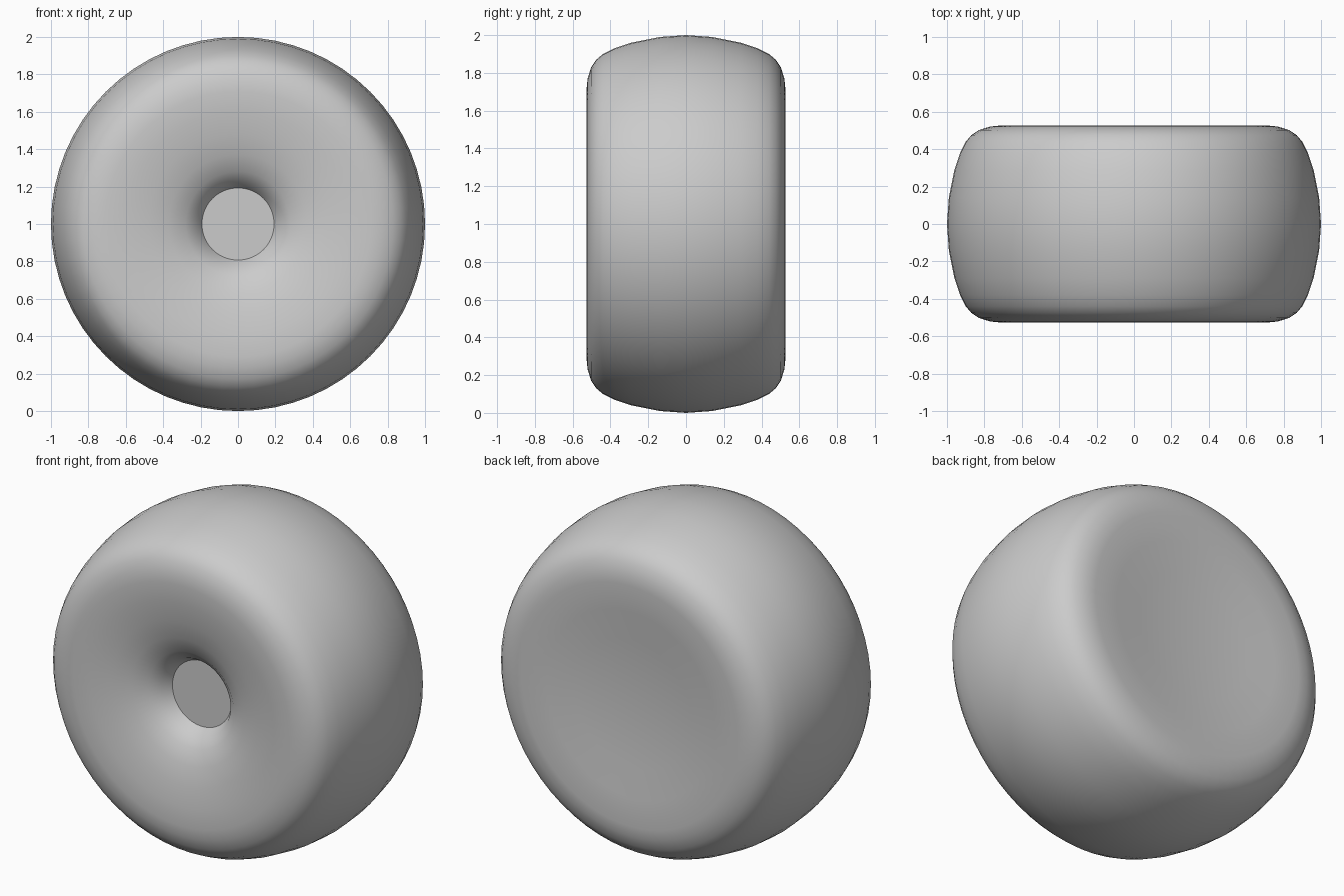
import bpy, math

if "Cube" in bpy.data.objects:
    bpy.data.objects.remove(bpy.data.objects["Cube"])

SEGMENTS = 64


def lathe(name, profile, angle):
    """Revolve (radius, y) points around the horizontal axle at z = 1."""
    verts, faces, rings = [], [], []
    for r, y in profile:
        if r == 0:
            rings.append([len(verts)] * SEGMENTS)
            verts.append((0, y, 1))
        else:
            rings.append([len(verts) + i for i in range(SEGMENTS)])
            for i in range(SEGMENTS):
                a = 2 * math.pi * i / SEGMENTS
                verts.append((r * math.cos(a), y, 1 + r * math.sin(a)))
    for a, b in zip(rings, rings[1:]):
        for i in range(SEGMENTS):
            j = (i + 1) % SEGMENTS
            quad = [a[i], a[j], b[j], b[i]]
            faces.append(list(dict.fromkeys(quad)))
    mesh = bpy.data.meshes.new(name)
    mesh.from_pydata(verts, [], faces)
    obj = bpy.data.objects.new(name, mesh)
    bpy.context.collection.objects.link(obj)
    bpy.ops.object.select_all(action='DESELECT')
    obj.select_set(True)
    bpy.context.view_layer.objects.active = obj
    bpy.ops.object.mode_set(mode='EDIT')
    bpy.ops.mesh.select_all(action='SELECT')
    bpy.ops.mesh.normals_make_consistent(inside=False)
    bpy.ops.object.mode_set(mode='OBJECT')
    bpy.ops.object.shade_smooth_by_angle(angle=math.radians(angle))
    return obj


# Crowned tread half with rounded shoulder, from the middle outwards
half = [(0.99, 0.14), (0.96, 0.29), (0.93, 0.38), (0.90, 0.44), (0.87, 0.475),
        (0.83, 0.502), (0.77, 0.521), (0.71, 0.527)]

# Front face sinks in a funnel to a small flat hub
front_dish = [(0.60, 0.520), (0.48, 0.502), (0.37, 0.475), (0.28, 0.437),
              (0.225, 0.39), (0.193, 0.336), (0, 0.336)]
# Back face is a shallow closed dish
back_dish = [(0.55, 0.515), (0.38, 0.497), (0.2, 0.485), (0, 0.48)]

front = [(r, -y) for r, y in half + front_dish]
lathe("wheel", front[::-1] + [(1.0, 0.0)] + half + back_dish, 40)
